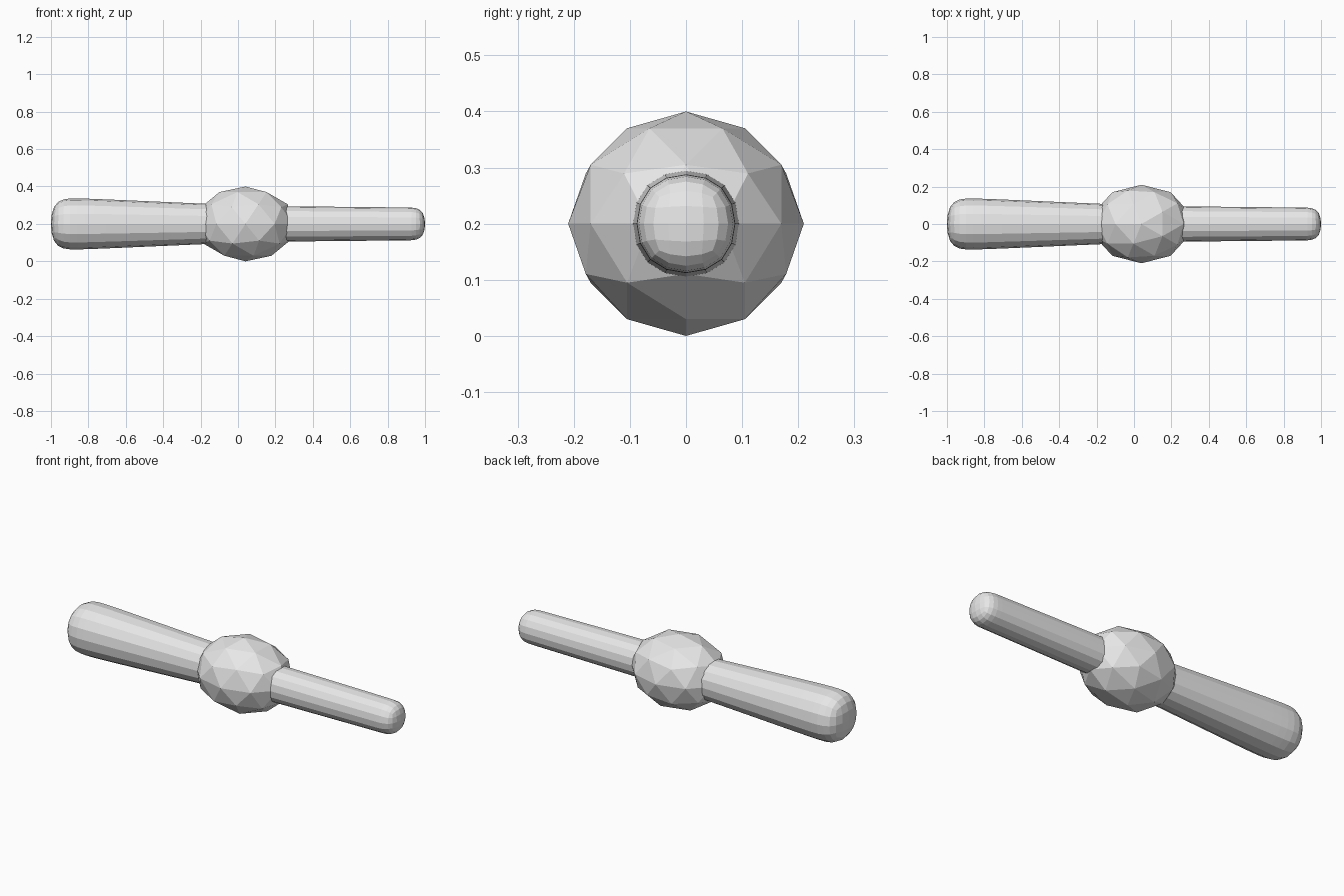
import bpy
import bmesh
import math
from mathutils import Matrix

cube = bpy.data.objects.get("Cube")
if cube:
    bpy.data.objects.remove(cube, do_unlink=True)

AXIS_Z = 0.2    # height of the shared long axis

grey = bpy.data.materials.new("light_grey")
grey.use_nodes = True
grey.diffuse_color = (0.8, 0.8, 0.8, 1)
grey.node_tree.nodes["Principled BSDF"].inputs["Base Color"].default_value = (0.8, 0.8, 0.8, 1)


def add_object(name, bm, location):
    mesh = bpy.data.meshes.new(name)
    bmesh.ops.recalc_face_normals(bm, faces=bm.faces)
    bm.to_mesh(mesh)
    bm.free()
    mesh.materials.append(grey)
    obj = bpy.data.objects.new(name, mesh)
    obj.location = location
    bpy.context.collection.objects.link(obj)
    return obj


def rounded_rod(name, loops):
    """Square cage along x from (x, half size) loops, rounded by subdivision."""
    bm = bmesh.new()
    rings = [[bm.verts.new((x, h * sy, h * sz))
              for sy, sz in ((-1, -1), (1, -1), (1, 1), (-1, 1))]
             for x, h in loops]
    for a, b in zip(rings, rings[1:]):
        for i in range(4):
            j = (i + 1) % 4
            bm.faces.new((a[i], a[j], b[j], b[i]))
    bm.faces.new(rings[0])
    bm.faces.new(rings[-1])
    rod = add_object(name, bm, (0, 0, AXIS_Z))
    sub = rod.modifiers.new("rounding", "SUBSURF")
    sub.levels = sub.render_levels = 2
    return rod


# Faceted middle ball, stretched along the rods
bm = bmesh.new()
bmesh.ops.create_icosphere(bm, subdivisions=2, radius=1)
bmesh.ops.transform(bm, verts=bm.verts,
                    matrix=Matrix.Diagonal((0.265, 0.21, 0.2, 1))
                    @ Matrix.Rotation(math.pi, 4, "Z"))
add_object("middle_ball", bm, (0.04, 0, AXIS_Z))

# Thick rod that widens outwards, and thin rod that narrows slightly
rounded_rod("thick_rod", [(-1.013, 0.149), (-0.86, 0.15), (-0.70, 0.143),
                          (-0.08, 0.113), (0.02, 0.109)])
rounded_rod("thin_rod", [(0.05, 0.105), (0.15, 0.104), (0.80, 0.097),
                         (0.90, 0.096), (1.009, 0.095)])
